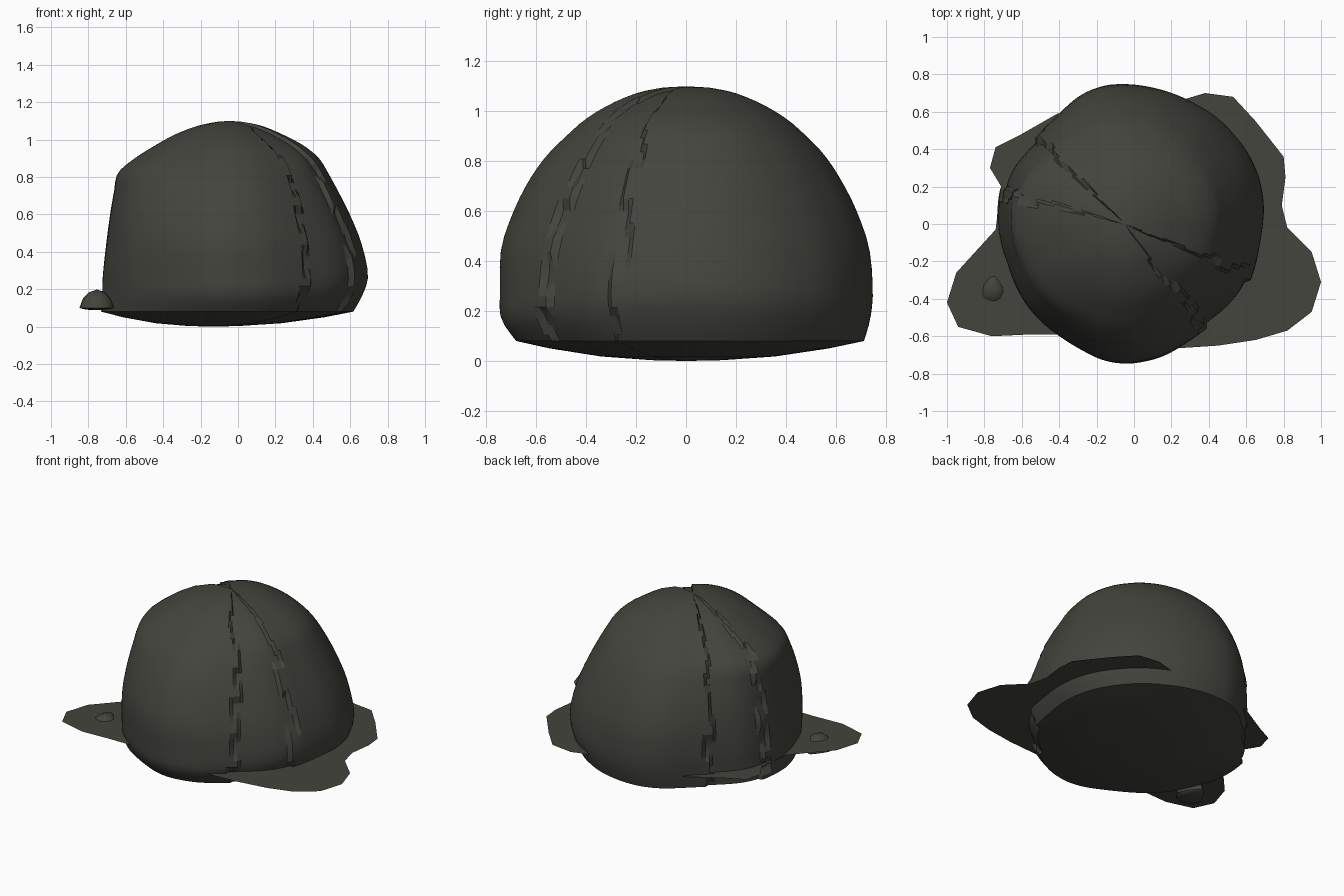
import bpy, bmesh, math, random

if "Cube" in bpy.data.objects:
    bpy.data.objects.remove(bpy.data.objects["Cube"])

random.seed(4)
stone = bpy.data.materials.new("dark_stone")
stone.diffuse_color = (0.058, 0.058, 0.048, 1)
stone.use_nodes = True
stone.node_tree.nodes["Principled BSDF"].inputs["Base Color"].default_value = stone.diffuse_color


def finish(bm, name, angle=30):
    bmesh.ops.recalc_face_normals(bm, faces=bm.faces)
    me = bpy.data.meshes.new(name)
    bm.to_mesh(me)
    bm.free()
    ob = bpy.data.objects.new(name, me)
    bpy.context.collection.objects.link(ob)
    me.materials.append(stone)
    bpy.ops.object.select_all(action='DESELECT')
    ob.select_set(True)
    bpy.context.view_layer.objects.active = ob
    bpy.ops.object.shade_smooth_by_angle(angle=math.radians(angle))
    return ob


def catmull(rows, t):
    i = min(int(t), len(rows) - 2)
    f = t - i
    p = [rows[max(0, min(len(rows) - 1, i + k))] for k in (-1, 0, 1, 2)]
    return [0.5 * (2 * b + (c - a) * f + (2 * a - 5 * b + 4 * c - d) * f * f
                   + (3 * b - a - 3 * c + d) * f ** 3) for a, b, c, d in zip(*p)]


# --- Boulder: widest outline, and extents (z, left, right, front, back) by height
CX = -0.05
OUTLINE = [(-.05, .755), (-.23, .725), (-.32, .665), (-.47, .52), (-.60, .41), (-.715, .265),
           (-.745, .05), (-.73, -.1), (-.63, -.37), (-.52, -.51), (-.35, -.63), (-.12, -.75),
           (.08, -.735), (.2, -.69), (.41, -.55), (.57, -.415), (.64, -.285), (.66, -.18),
           (.69, 0), (.70, .15), (.63, .37), (.45, .58), (.2, .71)]
LEVELS = [(.08, .73, .61, .68, .71), (.17, .725, .66, .74, .735), (.28, .72, .69, .745, .745),
          (.45, .70, .655, .74, .73), (.60, .68, .595, .69, .68), (.72, .66, .535, .63, .62),
          (.82, .64, .48, .56, .555), (.90, .55, .43, .48, .48), (.97, .44, .345, .40, .40),
          (1.03, .33, .23, .30, .30), (1.075, .21, .12, .19, .19), (1.095, .11, .02, .09, .09)]


def outline_radius(a):
    """Distance from the axis to the outline in direction a."""
    dx, dy = math.cos(a), math.sin(a)
    for (x1, y1), (x2, y2) in zip(OUTLINE, OUTLINE[1:] + OUTLINE[:1]):
        x1, x2 = x1 - CX, x2 - CX
        c1, c2 = dx * y1 - dy * x1, dx * y2 - dy * x2
        if c1 <= 0 <= c2 and c1 != c2:
            s = c1 / (c1 - c2)
            r = dx * (x1 + s * (x2 - x1)) + dy * (y1 + s * (y2 - y1))
            if r > 0:
                return r
    return 0.72


COLS, ROWS = 180, 30
radius = [outline_radius(2 * math.pi * j / COLS) for j in range(COLS)]
radius = [sum(radius[(j + k) % COLS] for k in range(-4, 5)) / 9 for j in range(COLS)]
WEDGES = [(-53, -22), (134, 166)]        # sunken strips between the cracks, in degrees

bm = bmesh.new()
rings = []
for i in range(ROWS + 1):
    z, left, right, front, back = catmull(LEVELS, i / ROWS * (len(LEVELS) - 1))
    if i % 2 == 0:
        edges = [(lo + random.uniform(-4, 4), hi + random.uniform(-4, 4)) for lo, hi in WEDGES]
    bump = math.sin(math.pi * max(0, min(1, (z - .2) / .85)))
    ring = []
    for j in range(COLS):
        a = 2 * math.pi * j / COLS
        c, s = math.cos(a), math.sin(a)
        sx = (right - CX) / .74 if c > 0 else (left + CX) / .69
        sy = back / .745 if s > 0 else front / .745
        r = radius[j] * (sx * c * c + sy * s * s)
        # steep shoulder on the left corners, flatter slope on the right corners
        r *= 1 + 2 * abs(c * s) * bump * (.025 if c < 0 else -.025)
        deg = (math.degrees(a) + 60) % 360 - 60
        sunk = 0.026 if any(lo < deg < hi for lo, hi in edges) else 0
        r -= min(sunk, r * .3)
        ring.append(bm.verts.new((CX + r * c, r * s, z - sunk * .4 * (i / ROWS) ** 2)))
    rings.append(ring)
# shallow dished underside
for k, z in ((.8, .05), (.5, .018), (.2, .003)):
    rings.insert(0, [bm.verts.new((CX - .1 * (1 - k) + k * (v.co.x - CX), k * v.co.y, z))
                     for v in rings[-ROWS - 1]])
for low, high in zip(rings, rings[1:]):
    for j in range(COLS):
        n = (j + 1) % COLS
        bm.faces.new((low[j], low[n], high[n], high[j]))
for ring, tip in ((rings[0], (-.13, 0, 0)), (rings[-1], (-.05, 0, 1.1))):
    v = bm.verts.new(tip)
    for j in range(COLS):
        bm.faces.new((ring[j], ring[(j + 1) % COLS], v))
finish(bm, "cracked_boulder", 25)

# --- Thin flat patch of ground that runs through the boulder
PATCH = [(-1, -.42), (-.95, -.26), (-.74, -.03), (-.71, .2), (-.77, .3), (-.74, .41),
         (-.62, .47), (-.41, .59), (-.3, .61), (0, .6), (.28, .67), (.38, .7), (.53, .68),
         (.65, .55), (.8, .36), (.81, .25), (.79, .1), (.82, -.02), (.95, -.15), (1, -.31),
         (.95, -.47), (.82, -.57), (.65, -.62), (.45, -.65), (.15, -.67), (-.15, -.62),
         (-.4, -.59), (-.55, -.59), (-.76, -.6), (-.94, -.55)]
bm = bmesh.new()
bm.faces.new([bm.verts.new((x, y, .17)) for x, y in reversed(PATCH)])
bmesh.ops.triangulate(bm, faces=bm.faces)
patch = finish(bm, "ground_patch")
if patch.data.polygons[0].normal.z < 0:
    patch.data.flip_normals()

# --- Small flat-bottomed teardrop pebble poking through the patch
bm = bmesh.new()
bmesh.ops.create_icosphere(bm, subdivisions=2, radius=1)
for v in bm.verts:
    x, y, z = v.co
    taper = 1 - .6 * max(0, y + .2)
    v.co = (-.755 + .098 * x * taper, -.345 + .105 * y, .10 + (.098 if z > 0 else .012) * z)
finish(bm, "pebble", 40)
